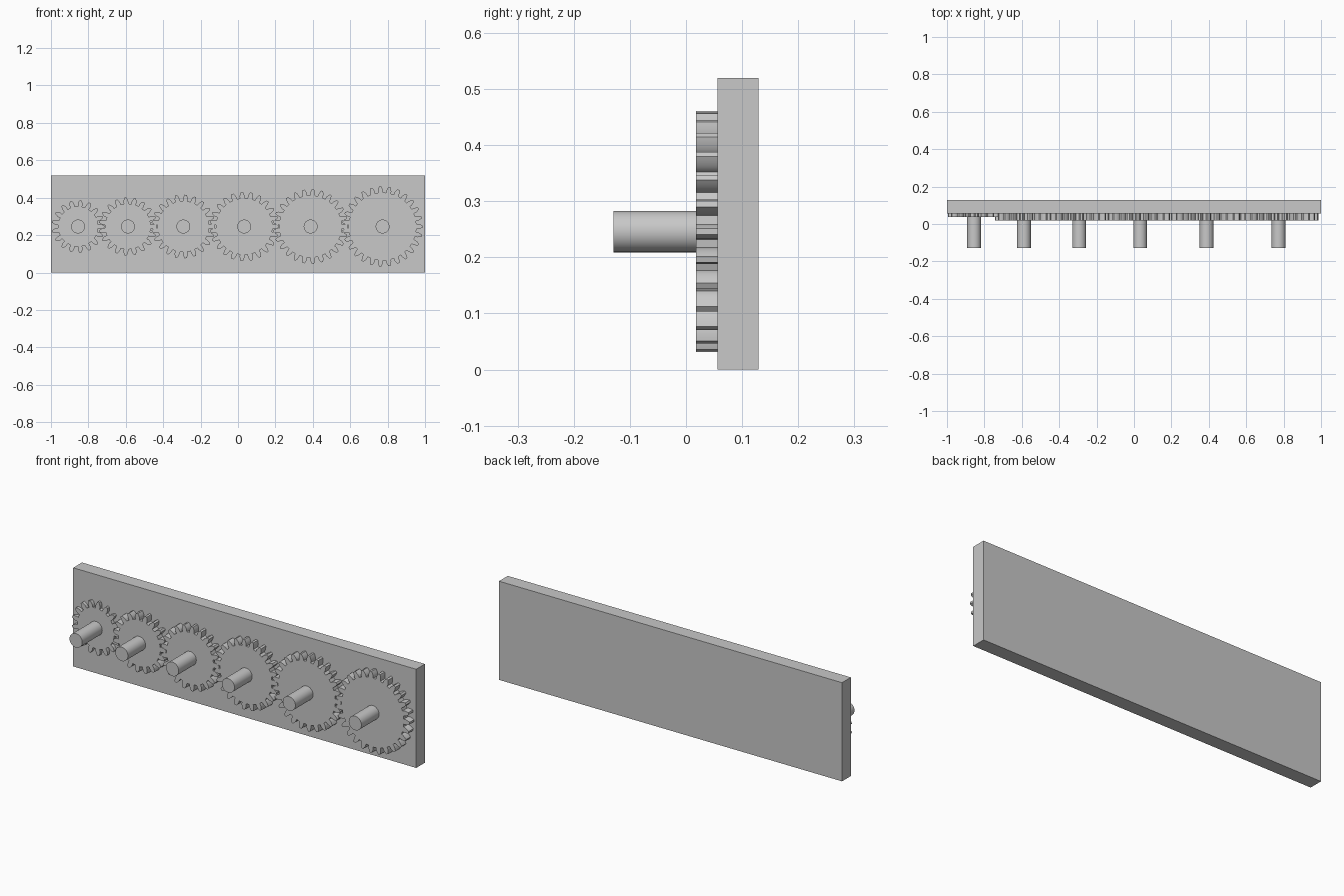
import bpy, bmesh
from math import pi, sin, cos, tan, acos, radians, sqrt

cube = bpy.data.objects.get("Cube")
if cube:
    bpy.data.objects.remove(cube, do_unlink=True)

MODULE = 0.0148
AXIS_Z = 0.246
PLATE_FRONT, PLATE_BACK = 0.056, 0.129
SHAFT_FRONT, SHAFT_RADIUS = -0.129, 0.037

grey = bpy.data.materials.new("plain_grey")
grey.use_nodes = True
colour = (0.58, 0.58, 0.58, 1)
grey.diffuse_color = colour
grey.node_tree.nodes["Principled BSDF"].inputs["Base Color"].default_value = colour


def prism(name, outline, front, back, smooth=False):
    """Extrude a closed (x, z) outline from y = front to y = back."""
    bm = bmesh.new()
    face = bm.faces.new([bm.verts.new((x, front, z)) for x, z in outline])
    out = bmesh.ops.extrude_face_region(bm, geom=[face])["geom"]
    moved = [v for v in out if isinstance(v, bmesh.types.BMVert)]
    bmesh.ops.translate(bm, verts=moved, vec=(0, back - front, 0))
    bmesh.ops.recalc_face_normals(bm, faces=bm.faces)
    mesh = bpy.data.meshes.new(name)
    bm.to_mesh(mesh)
    bm.free()
    mesh.materials.append(grey)
    obj = bpy.data.objects.new(name, mesh)
    bpy.context.collection.objects.link(obj)
    if smooth:
        bpy.ops.object.select_all(action="DESELECT")
        obj.select_set(True)
        bpy.context.view_layer.objects.active = obj
        bpy.ops.object.shade_smooth_by_angle(angle=radians(30))
    return obj


def gear_outline(teeth, cx, cz, steps=5):
    """Involute spur gear with one tooth pointing along +x."""
    pitch = MODULE * teeth / 2
    base = pitch * cos(radians(20))
    root, tip = pitch - 1.25 * MODULE, pitch + MODULE
    half_base = pi / (2 * teeth) + tan(radians(20)) - radians(20)
    start = max(base, root)
    flank = [(root, half_base)] if root < base else []
    for i in range(steps + 1):
        r = start + (tip - start) * i / steps
        a = acos(min(1, base / r))
        flank.append((r, half_base - (tan(a) - a)))
    tooth = [(r, -a) for r, a in flank] + [(r, a) for r, a in reversed(flank)]
    return [(cx + r * cos(a + 2 * pi * k / teeth), cz + r * sin(a + 2 * pi * k / teeth))
            for k in range(teeth) for r, a in tooth]


def circle(cx, cz, radius, sides=32):
    return [(cx + radius * cos(2 * pi * k / sides), cz + radius * sin(2 * pi * k / sides))
            for k in range(sides)]


# Backing plate
prism("back_plate", [(-1, 0), (1, 0), (1, 0.52), (-1, 0.52)], PLATE_FRONT, PLATE_BACK)

# Row of meshing gears, each with its shaft; the smallest gear is thinner
x = -0.855
for n, teeth in enumerate(range(17, 28, 2), start=1):
    gear_front = 0.038 if n == 1 else 0.018
    prism(f"gear_{n}", gear_outline(teeth, x, AXIS_Z), gear_front, PLATE_FRONT, True)
    prism(f"shaft_{n}", circle(x, AXIS_Z, SHAFT_RADIUS), SHAFT_FRONT, gear_front, True)
    x += MODULE * (teeth + 1)
